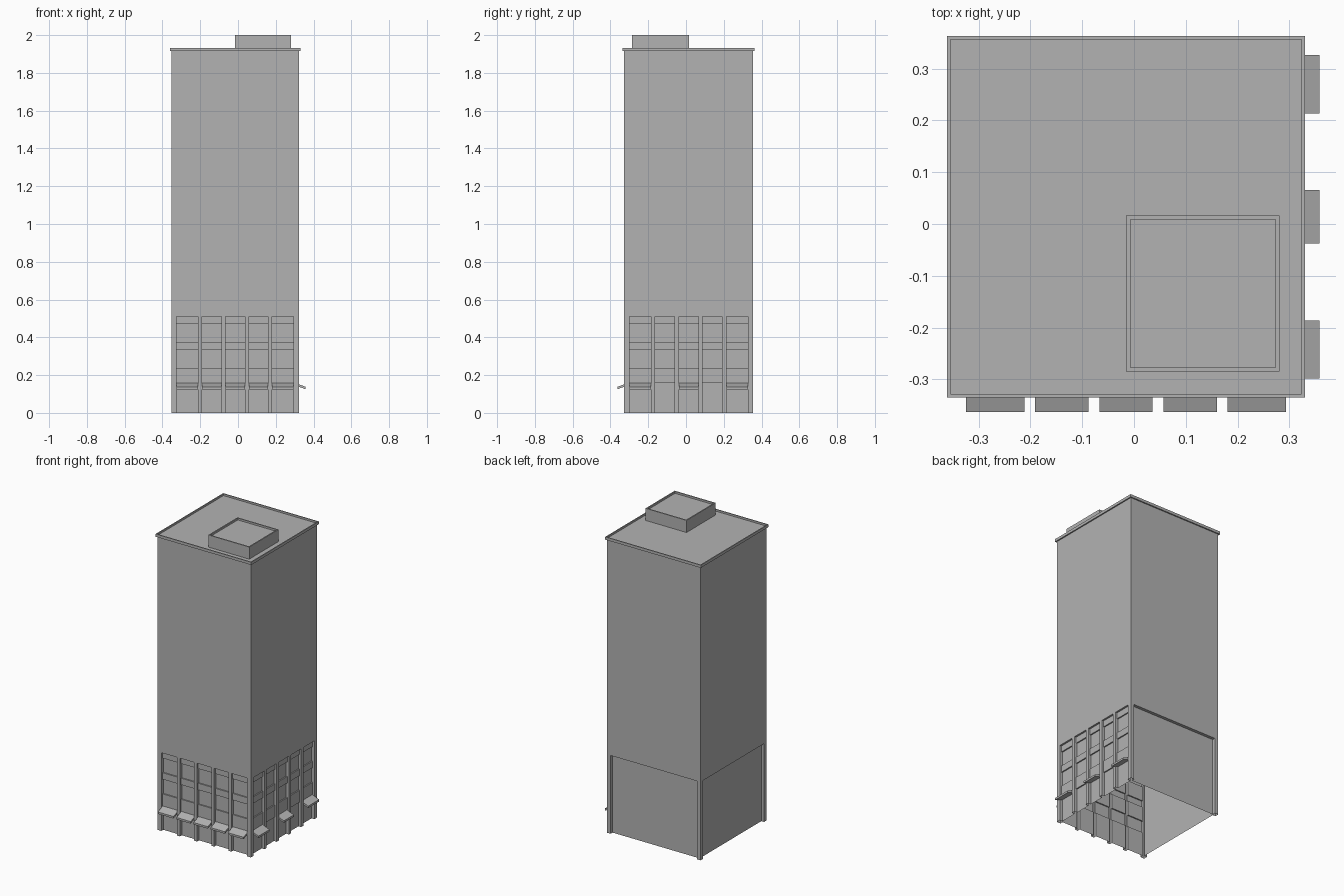
import bpy
import bmesh
from mathutils import Vector

cube = bpy.data.objects.get("Cube")
if cube:
    bpy.data.objects.remove(cube, do_unlink=True)

# Single concrete colour
concrete = bpy.data.materials.new("concrete_grey")
concrete.use_nodes = True
GREY = (0.45, 0.45, 0.45, 1)
concrete.diffuse_color = GREY
concrete.node_tree.nodes["Principled BSDF"].inputs["Base Color"].default_value = GREY

# Tower footprint and main heights
X0, X1, Y0, Y1 = -0.353, 0.322, -0.327, 0.355
WALL_TOP, BAY_TOP = 1.917, 0.511
REVEAL, GLASS = 0.012, 0.02


def finish(bm, name):
    mesh = bpy.data.meshes.new(name)
    bm.to_mesh(mesh)
    bm.free()
    mesh.materials.append(concrete)
    obj = bpy.data.objects.new(name, mesh)
    bpy.context.collection.objects.link(obj)
    return obj


class Side:
    """One facade: u runs along the wall, d goes inward, z is up."""

    def __init__(self, name, corner, along):
        self.name = name
        self.corner = Vector((*corner, 0))
        self.u = Vector((*along, 0))
        self.inward = Vector((-along[1], along[0], 0))
        self.bm = bmesh.new()

    def face(self, points):
        verts = [self.bm.verts.new(self.corner + self.u * u + self.inward * d + Vector((0, 0, z)))
                 for u, d, z in points]
        self.bm.faces.new(verts)

    def panel(self, u0, u1, z0, z1):
        self.face([(u0, 0, z0), (u1, 0, z0), (u1, 0, z1), (u0, 0, z1)])

    def strip(self, u0, u1, profile, closing):
        # Sweep a profile from u0 to u1 and close both ends
        for (da, za), (db, zb) in zip(profile, profile[1:]):
            self.face([(u0, db, zb), (u1, db, zb), (u1, da, za), (u0, da, za)])
        ends = profile + closing
        self.face([(u0, d, z) for d, z in reversed(ends)])
        self.face([(u1, d, z) for d, z in ends])

    def done(self, suffix):
        bmesh.ops.remove_doubles(self.bm, verts=self.bm.verts, dist=0.0001)
        finish(self.bm, self.name + suffix)
        self.bm = bmesh.new()


# Recess profiles: windows set back between spandrels, or one blank panel
window_profile = [(0, BAY_TOP), (REVEAL, BAY_TOP)]
for head, sill in ((0.471, 0.376), (0.333, 0.238)):
    window_profile += [(REVEAL, head), (GLASS, head), (GLASS, sill), (REVEAL, sill)]
window_profile += [(REVEAL, 0.159), (GLASS, 0.159), (GLASS, 0)]
blank_profile = [(0, BAY_TOP), (GLASS, BAY_TOP), (GLASS, 0)]

# Awning section: sloped top, front lip, sloped underside
awning_profile = [(GLASS, 0.159), (-0.036, 0.138), (-0.036, 0.125), (GLASS, 0.146)]


def build_side(name, corner, along, length, bays, profile, awnings=()):
    side = Side(name, corner, along)
    edge = 0
    for u0, u1 in bays:
        side.panel(edge, u0, 0, BAY_TOP)
        side.strip(u0, u1, profile, [(0, 0)])
        edge = u1
    side.panel(edge, length, 0, BAY_TOP)
    side.panel(0, length, BAY_TOP, WALL_TOP)
    side.done("_wall")
    for i in awnings:
        u0, u1 = bays[i]
        side.strip(u0, u1, awning_profile, [])
        bmesh.ops.recalc_face_normals(side.bm, faces=side.bm.faces)
    if awnings:
        bmesh.ops.remove_doubles(side.bm, verts=side.bm.verts, dist=0.0001)
        bmesh.ops.recalc_face_normals(side.bm, faces=side.bm.faces)
        side.done("_awnings")


def bay_layout(length, end_width, mid_width):
    # Wide end bays, three narrower bays evenly spaced between
    margin = 0.028
    gap = (length - 2 * (margin + end_width) - 3 * mid_width) / 4
    bays, u = [], margin
    for width in (end_width, mid_width, mid_width, mid_width, end_width):
        bays.append((u, u + width))
        u += width + gap
    return bays


W, D = X1 - X0, Y1 - Y0
build_side("front", (X0, Y0), (1, 0), W, bay_layout(W, 0.113, 0.103), window_profile, range(5))
build_side("right", (X1, Y0), (0, 1), D, bay_layout(D, 0.113, 0.103), window_profile, (0, 2, 4))
build_side("back", (X1, Y1), (-1, 0), W, [(0.026, W - 0.026)], blank_profile)
build_side("left", (X0, Y1), (0, -1), D, [(0.026, D - 0.026)], blank_profile)


# Roof slabs with a raised rim
def rimmed_slab(name, low, high, rim, drop):
    low, high = Vector(low), Vector(high)
    bm = bmesh.new()
    bmesh.ops.create_cube(bm, size=1)
    bmesh.ops.scale(bm, vec=high - low, verts=bm.verts)
    bmesh.ops.translate(bm, vec=(low + high) / 2, verts=bm.verts)
    bm.normal_update()
    top = max(bm.faces, key=lambda f: f.calc_center_median().z)
    bmesh.ops.inset_region(bm, faces=[top], thickness=rim)
    well = bmesh.ops.extrude_face_region(bm, geom=[top])
    moved = [v for v in well["geom"] if isinstance(v, bmesh.types.BMVert)]
    bmesh.ops.translate(bm, vec=(0, 0, -drop), verts=moved)
    if top.is_valid:
        bmesh.ops.delete(bm, geom=[top], context="FACES_ONLY")
    bmesh.ops.recalc_face_normals(bm, faces=bm.faces)
    finish(bm, name)


rimmed_slab("roof_cornice", (X0 - 0.008, Y0 - 0.008, 1.915), (X1 + 0.008, Y1 + 0.008, 1.933), 0.009, 0.012)
rimmed_slab("roof_penthouse", (-0.015, -0.285, 1.92), (0.281, 0.016, 2.0), 0.011, 0.012)
